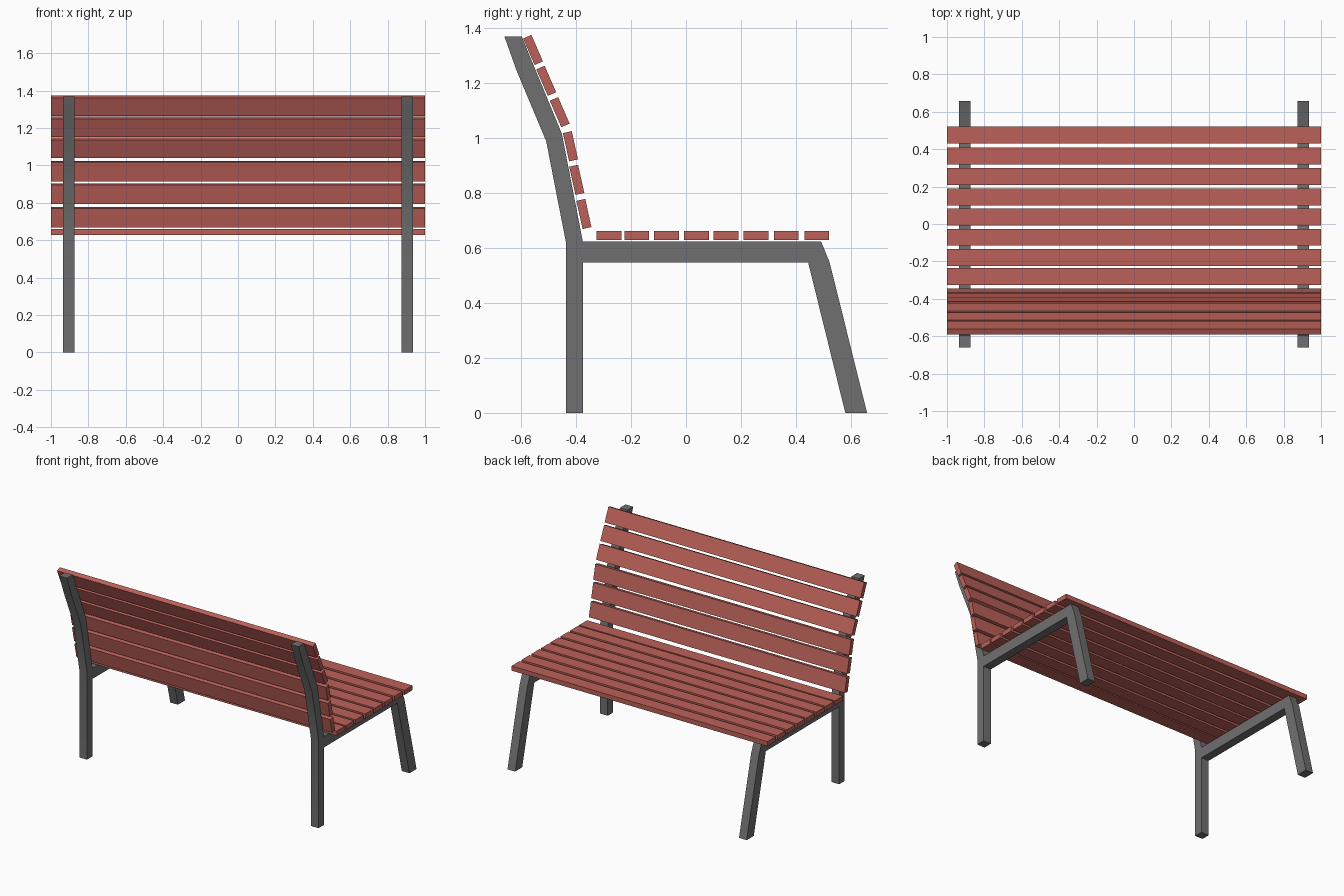
import bpy, bmesh, math
from mathutils import Matrix

if "Cube" in bpy.data.objects:
    bpy.data.objects.remove(bpy.data.objects["Cube"])

wood = bpy.data.materials.new("red_wood")
wood.diffuse_color = (0.50, 0.12, 0.10, 1)
wood.use_nodes = True
wood.node_tree.nodes["Principled BSDF"].inputs["Base Color"].default_value = wood.diffuse_color
metal = bpy.data.materials.new("dark_metal")
metal.diffuse_color = (0.16, 0.16, 0.16, 1)
metal.use_nodes = True
metal.node_tree.nodes["Principled BSDF"].inputs["Base Color"].default_value = metal.diffuse_color


def finish(name, bm, mat):
    bmesh.ops.recalc_face_normals(bm, faces=bm.faces)
    me = bpy.data.meshes.new(name)
    bm.to_mesh(me)
    bm.free()
    ob = bpy.data.objects.new(name, me)
    me.materials.append(mat)
    bpy.context.collection.objects.link(ob)
    return ob


def slat(name, y, z, width, thick, tilt):
    bm = bmesh.new()
    m = (Matrix.Translation((0, y, z)) @ Matrix.Rotation(math.radians(tilt), 4, 'X')
         @ Matrix.Diagonal((2.0, width, thick, 1)))
    bmesh.ops.create_cube(bm, size=1, matrix=m)
    return finish(name, bm, wood)


# side frames: one (y, z) outline extruded across x
outline = [(-0.437, 0), (-0.375, 0), (-0.375, 0.547), (0.444, 0.547), (0.579, 0),
           (0.658, 0), (0.522, 0.547), (0.491, 0.623), (-0.375, 0.623),
           (-0.451, 1.014), (-0.597, 1.368), (-0.660, 1.368), (-0.615, 1.242),
           (-0.508, 0.987), (-0.437, 0.623)]
for side, x0 in (("left", -0.935), ("right", 0.875)):
    bm = bmesh.new()
    face = bm.faces.new([bm.verts.new((x0, y, z)) for y, z in outline])
    ext = bmesh.ops.extrude_face_region(bm, geom=[face], use_keep_orig=True)
    verts = [g for g in ext["geom"] if isinstance(g, bmesh.types.BMVert)]
    bmesh.ops.translate(bm, verts=verts, vec=(0.06, 0, 0))
    ob = finish(side + "_frame", bm, metal)
    bpy.ops.object.select_all(action='DESELECT')
    ob.select_set(True)
    bpy.context.view_layer.objects.active = ob
    bpy.ops.object.shade_smooth_by_angle(angle=math.radians(40))

# seat slats
for i, y in enumerate((-0.28, -0.179, -0.071, 0.038, 0.145, 0.254, 0.364, 0.475)):
    slat(f"seat_slat_{i + 1}", y, 0.644, 0.09, 0.033, 0)

# backrest slats, leaning further back above the bend
back = [(-0.371, 0.723, 12.5), (-0.397, 0.847, 12.5), (-0.420, 0.969, 12.5),
        (-0.459, 1.093, 23.5), (-0.508, 1.207, 23.5), (-0.556, 1.319, 23.5)]
for i, (y, z, lean) in enumerate(back):
    slat(f"back_slat_{i + 1}", y, z, 0.033, 0.105, lean)
